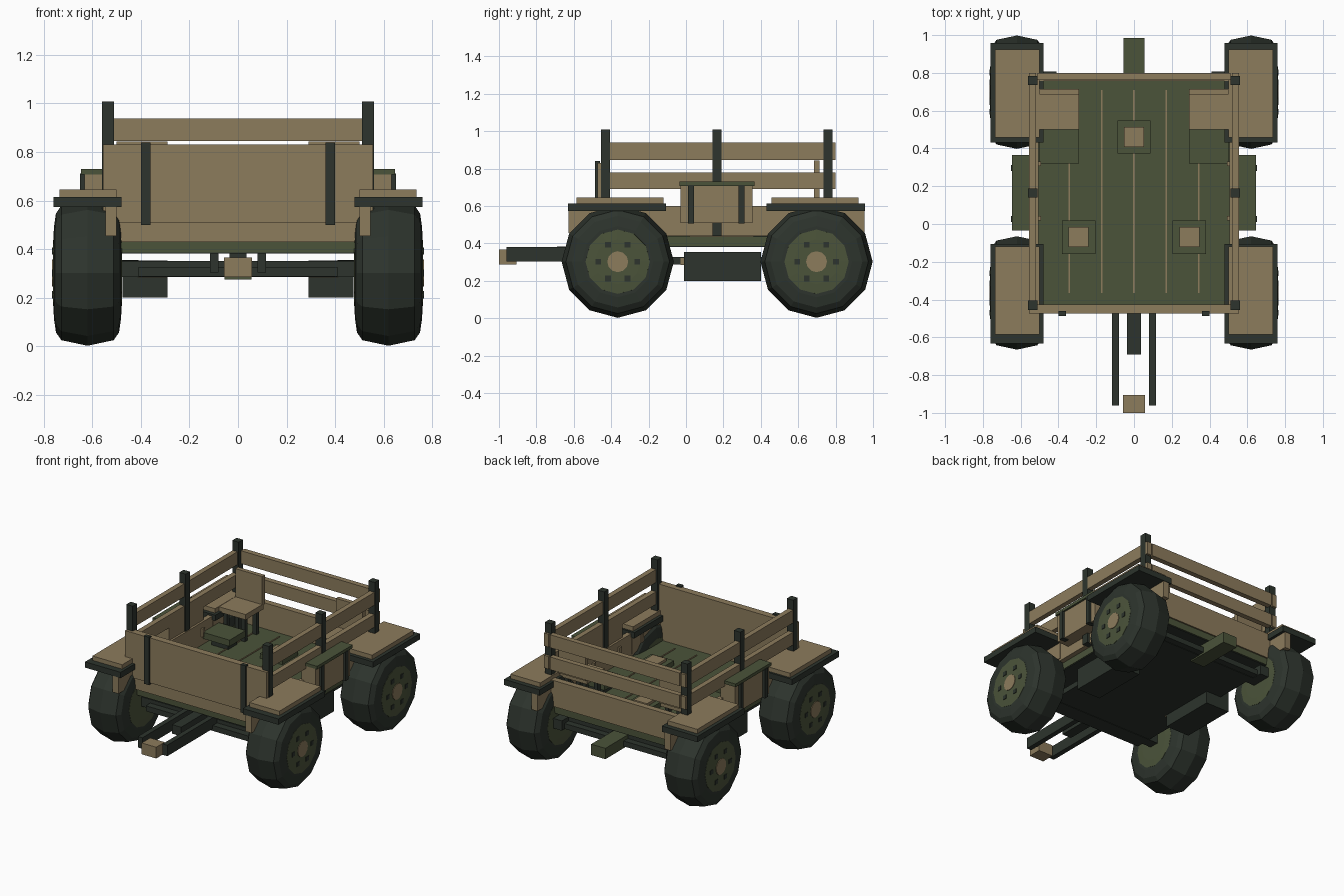
import bpy, bmesh, math
from mathutils import Matrix

if "Cube" in bpy.data.objects:
    bpy.data.objects.remove(bpy.data.objects["Cube"])


def mat(name, col):
    m = bpy.data.materials.new(name)
    m.diffuse_color = (*col, 1)
    m.use_nodes = True
    m.node_tree.nodes["Principled BSDF"].inputs["Base Color"].default_value = m.diffuse_color
    return m


TAN = mat("tan wood", (0.265, 0.2, 0.108))
OLIVE = mat("olive paint", (0.07, 0.087, 0.042))
DARK = mat("dark green black", (0.026, 0.034, 0.026))


def finish(name, bm, m):
    bmesh.ops.recalc_face_normals(bm, faces=bm.faces)
    me = bpy.data.meshes.new(name)
    bm.to_mesh(me)
    bm.free()
    me.materials.append(m)
    ob = bpy.data.objects.new(name, me)
    bpy.context.collection.objects.link(ob)
    return ob


def box(name, x, y, z, m, mirror=False):
    """Box from (min, max) ranges, optionally with a copy across x = 0."""
    bm = bmesh.new()
    for s in ((1, -1) if mirror else (1,)):
        c = (s * (x[0] + x[1]) / 2, (y[0] + y[1]) / 2, (z[0] + z[1]) / 2)
        size = (x[1] - x[0], y[1] - y[0], z[1] - z[0])
        bmesh.ops.create_cube(bm, size=1, matrix=Matrix.Translation(c) @ Matrix.Diagonal((*size, 1)))
    return finish(name, bm, m)


def lathe(name, profile, centre, side, m, n=12):
    """Spin (offset, radius) points about an axis along x, capping both ends."""
    bm = bmesh.new()
    rings = []
    for off, r in profile:
        rings.append([bm.verts.new((centre[0] + side * off,
                                    centre[1] + r * math.cos(2 * math.pi * i / n),
                                    centre[2] + r * math.sin(2 * math.pi * i / n))) for i in range(n)])
    for a, b in zip(rings, rings[1:]):
        for i in range(n):
            j = (i + 1) % n
            bm.faces.new((a[i], a[j], b[j], b[i]))
    bm.faces.new(rings[0])
    bm.faces.new(rings[-1])
    return finish(name, bm, m)


# Wheels, fenders and fender brackets
half = [(0.138, 0.19), (0.13, 0.245), (0.108, 0.277)]
tyre = [(-o, r) for o, r in half] + [(0, 0.3)] + half[::-1]
for end, yc in (("front", -0.365), ("rear", 0.698)):
    for side, label in ((-1, "left"), (1, "right")):
        c = (side * 0.62, yc, 0.302)
        tag = f"{end}_{label}"
        lathe(tag + "_tyre", tyre, c, side, DARK)
        for face, fs in (("outer", side), ("inner", -side)):
            lathe(f"{tag}_{face}_hub", [(0.10, 0.175), (0.139, 0.172), (0.142, 0.12)], c, fs, OLIVE)
        lathe(tag + "_hub_cap", [(0.10, 0.056), (0.146, 0.056)], c, side, TAN)
        bm = bmesh.new()
        for k in range(6):
            a = k * math.pi / 3
            p = (c[0] + side * 0.137, yc + 0.104 * math.cos(a), 0.302 + 0.104 * math.sin(a))
            bmesh.ops.create_cube(bm, size=1, matrix=Matrix.Translation(p) @ Matrix.Diagonal((0.018, 0.03, 0.03, 1)))
        finish(tag + "_wheel_bolts", bm, DARK)
    fc = yc - 0.004
    bc = -0.353 if end == "front" else 0.69
    box(end + "_fenders", (0.48, 0.76), (fc - 0.263, fc + 0.263), (0.573, 0.614), DARK, True)
    box(end + "_fender_boards", (0.5, 0.735), (bc - 0.233, bc + 0.233), (0.614, 0.645), TAN, True)
    box(end + "_fender_brackets", (0.5, 0.545), (fc - 0.26, fc + 0.26), (0.455, 0.573), TAN, True)
    box(end + "_axle", (-0.485, 0.485), (yc - 0.035, yc + 0.035), (0.285, 0.352), DARK)

# Bed floor and belly plate
box("bed_floor", (-0.51, 0.51), (-0.45, 0.79), (0.386, 0.436), OLIVE)
box("bed_underside", (-0.505, 0.505), (-0.445, 0.785), (0.381, 0.387), DARK)
box("belly_plate", (-0.41, 0.41), (-0.45, 0.78), (0.288, 0.326), DARK)
for i in range(-2, 3):
    box("floor_strip", (i * 0.172 - 0.004, i * 0.172 + 0.004), (-0.365, 0.71), (0.434, 0.441), TAN)

# Floor pads
for px, py in ((0, 0.46), (-0.293, -0.07), (0.293, -0.07)):
    box("floor_pad", (px - 0.088, px + 0.088), (py - 0.088, py + 0.088), (0.436, 0.47), OLIVE)
    box("floor_pad_top", (px - 0.053, px + 0.053), (py - 0.053, py + 0.053), (0.47, 0.488), TAN)

# Side walls, front and rear boards
box("side_walls", (0.505, 0.54), (-0.45, 0.79), (0.44, 0.6), TAN, True)
box("front_panel", (-0.557, 0.557), (-0.473, -0.425), (0.51, 0.83), TAN)
box("front_sill", (-0.51, 0.51), (-0.465, -0.425), (0.43, 0.51), TAN)
box("front_straps", (0.36, 0.4), (-0.487, -0.46), (0.5, 0.84), DARK, True)
box("rear_panel", (-0.51, 0.51), (0.757, 0.8), (0.435, 0.62), TAN)
for y0 in (-0.22, 0.03, 0.32):
    box("wall_brackets", (0.492, 0.51), (y0 - 0.012, y0 + 0.012), (0.5, 0.56), TAN, True)

# Posts and rails
for yp in (-0.43, 0.165, 0.76):
    box("rail_posts", (0.51, 0.56), (yp - 0.024, yp + 0.024), (0.44, 1.008), DARK, True)
for z in ((0.69, 0.78), (0.846, 0.938)):
    box("side_rails", (0.52, 0.557), (-0.44, 0.8), z, TAN, True)
    box("rear_rail", (-0.51, 0.51), (0.762, 0.8), z, TAN)

# Side boxes with lids and straps
box("side_boxes", (0.52, 0.632), (-0.03, 0.355), (0.51, 0.71), TAN, True)
box("side_box_lids", (0.53, 0.646), (-0.035, 0.365), (0.708, 0.73), OLIVE, True)
for y0 in (0.01, 0.28):
    box("side_box_straps", (0.6, 0.65), (y0, y0 + 0.032), (0.505, 0.712), DARK, True)

# Rear seats with legs and foot boxes
box("seats", (0.29, 0.5), (0.5, 0.7), (0.605, 0.643), TAN, True)
box("seat_backs", (0.29, 0.5), (0.685, 0.715), (0.635, 0.843), TAN, True)
for x0 in (0.31, 0.45):
    for y0 in (0.52, 0.65):
        box("seat_legs", (x0, x0 + 0.03), (y0, y0 + 0.03), (0.436, 0.61), DARK, True)
box("foot_boxes", (0.29, 0.5), (0.32, 0.5), (0.485, 0.53), OLIVE, True)
box("foot_box_bases", (0.33, 0.46), (0.36, 0.46), (0.436, 0.485), DARK, True)

# Undercarriage tanks, rear blocks and hitch
box("tanks", (0.29, 0.476), (-0.01, 0.4), (0.2, 0.354), DARK, True)
box("tank_brackets", (0.29, 0.413), (-0.03, -0.01), (0.283, 0.323), TAN, True)
box("rear_lamps", (0.41, 0.485), (0.72, 0.808), (0.285, 0.355), DARK, True)
box("rear_hitch", (-0.056, 0.056), (0.65, 0.985), (0.275, 0.352), OLIVE)

# Drawbar
box("drawbar_beams", (0.08, 0.116), (-0.96, -0.33), (0.303, 0.381), DARK, True)
box("drawbar_centre", (-0.036, 0.036), (-0.69, -0.33), (0.32, 0.384), DARK)
box("drawbar_coupler", (-0.057, 0.057), (-1.0, -0.905), (0.286, 0.366), TAN)
